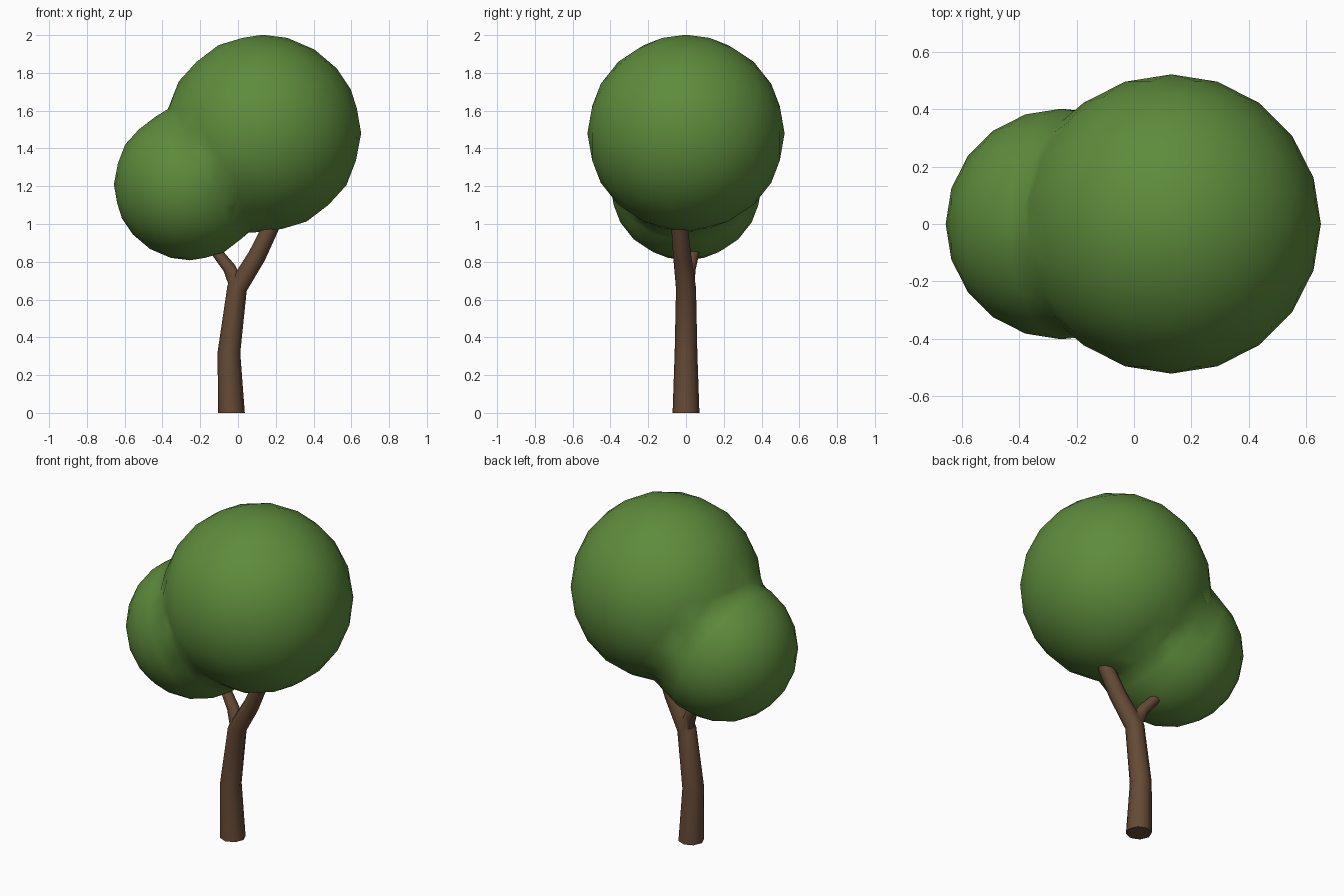
import bpy, bmesh, math
from mathutils import Vector

if "Cube" in bpy.data.objects:
    bpy.data.objects.remove(bpy.data.objects["Cube"])


def material(name, rgb):
    m = bpy.data.materials.new(name)
    m.diffuse_color = (*rgb, 1)
    m.use_nodes = True
    m.node_tree.nodes["Principled BSDF"].inputs["Base Color"].default_value = m.diffuse_color
    return m


def make_object(name, bm, mat):
    mesh = bpy.data.meshes.new(name)
    bm.to_mesh(mesh)
    bm.free()
    ob = bpy.data.objects.new(name, mesh)
    bpy.context.collection.objects.link(ob)
    mesh.materials.append(mat)
    return ob


def tube(name, path, mat, sides=8):
    """Closed tube through (x, y, z, radius) stations, rings square to the path."""
    bm = bmesh.new()
    pts = [Vector(p[:3]) for p in path]
    rings = []
    for i, p in enumerate(pts):
        d = (pts[min(i + 1, len(pts) - 1)] - pts[max(i - 1, 0)]).normalized()
        if p.z == 0:
            d = Vector((0, 0, 1))
        u = Vector((0, 1, 0)).cross(d).normalized()
        v = d.cross(u)
        angles = [2 * math.pi * k / sides for k in range(sides)]
        rings.append([bm.verts.new(p + path[i][3] * (u * math.cos(a) + v * math.sin(a)))
                      for a in angles])
    for a, b in zip(rings, rings[1:]):
        for k in range(sides):
            n = (k + 1) % sides
            bm.faces.new((a[k], a[n], b[n], b[k]))
    bm.faces.new(rings[0][::-1])
    bm.faces.new(rings[-1])
    bmesh.ops.recalc_face_normals(bm, faces=bm.faces)
    return make_object(name, bm, mat)


def ball(name, centre, radius, mat):
    bm = bmesh.new()
    bmesh.ops.create_icosphere(bm, subdivisions=3, radius=radius)
    bmesh.ops.translate(bm, verts=bm.verts, vec=centre)
    return make_object(name, bm, mat)


def union(ob, other):
    mod = ob.modifiers.new("union", 'BOOLEAN')
    mod.operation = 'UNION'
    mod.solver = 'EXACT'
    mod.object = other
    bpy.context.view_layer.objects.active = ob
    bpy.ops.object.modifier_apply(modifier=mod.name)
    bpy.data.objects.remove(other)


def smooth(ob, angle):
    bpy.ops.object.select_all(action='DESELECT')
    ob.select_set(True)
    bpy.context.view_layer.objects.active = ob
    bpy.ops.object.shade_smooth_by_angle(angle=math.radians(angle))


bark = material("bark", (0.13, 0.068, 0.036))
leaf = material("leaf", (0.11, 0.26, 0.045))

# Trunk running into the main branch, plus the small side branch
trunk = tube("trunk", [(-0.035, 0, 0, 0.071), (-0.048, 0, 0.32, 0.06),
                       (-0.005, 0, 0.66, 0.053), (0.1, -0.02, 0.83, 0.048),
                       (0.182, -0.036, 1.0, 0.043)], bark)
branch = tube("side_branch", [(0.0, 0, 0.66, 0.042), (-0.045, 0.018, 0.765, 0.034),
                              (-0.12, 0.045, 0.86, 0.028)], bark)
union(trunk, branch)
smooth(trunk, 50)

# Canopy: two leafy balls fused into one mass
canopy = ball("canopy", (0.13, 0, 1.48), 0.522, leaf)
union(canopy, ball("small_ball", (-0.255, 0, 1.21), 0.402, leaf))

# Soften the seam between the balls
bm = bmesh.new()
bm.from_mesh(canopy.data)
bmesh.ops.remove_doubles(bm, verts=bm.verts, dist=0.05)
bmesh.ops.triangulate(bm, faces=bm.faces)
bm.normal_update()
seam = {v for e in bm.edges if e.is_manifold and not e.is_convex
        and e.calc_face_angle(0) > math.radians(20) for v in e.verts}
for _ in range(2):
    bmesh.ops.smooth_vert(bm, verts=list(seam), factor=0.4,
                          use_axis_x=True, use_axis_y=True, use_axis_z=True)
bmesh.ops.recalc_face_normals(bm, faces=bm.faces)
bm.to_mesh(canopy.data)
bm.free()
smooth(canopy, 80)
